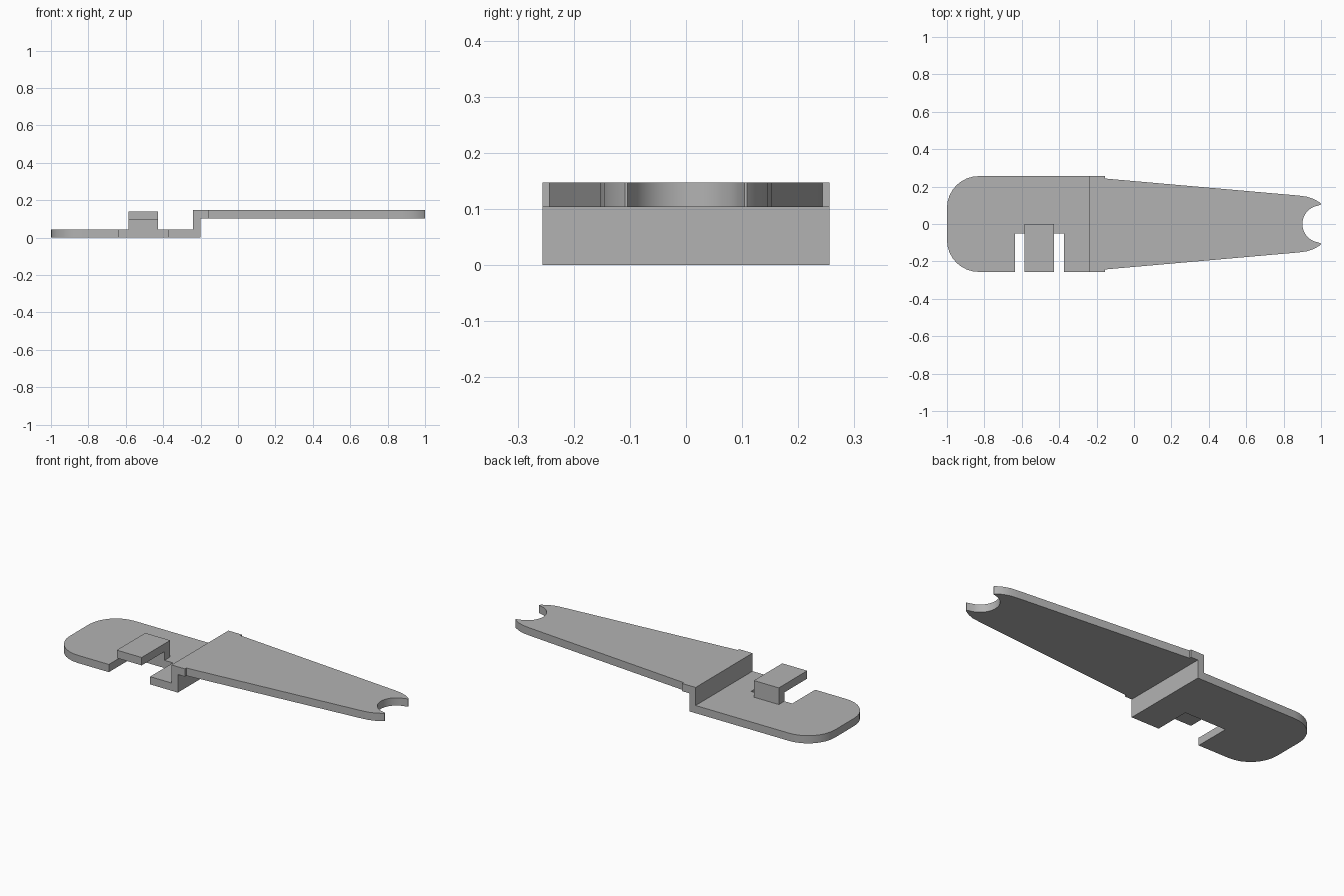
import bpy, bmesh
from math import sin, cos, pi, asin
from mathutils import Vector

cube = bpy.data.objects.get("Cube")
if cube:
    bpy.data.objects.remove(cube, do_unlink=True)

grey = bpy.data.materials.new("plain grey")
grey.use_nodes = True
colour = (0.45, 0.45, 0.45, 1)
grey.diffuse_color = colour
grey.node_tree.nodes["Principled BSDF"].inputs["Base Color"].default_value = colour

HALF = 0.256       # half width
THICK = 0.044      # plate thickness
TOP = 0.147        # top of raised blade


def extrude(name, points, sweep):
    """Closed solid: a flat outline swept along a vector."""
    bm = bmesh.new()
    face = bm.faces.new([bm.verts.new(p) for p in points])
    swept = bmesh.ops.extrude_face_region(bm, geom=[face])["geom"]
    verts = [v for v in swept if isinstance(v, bmesh.types.BMVert)]
    bmesh.ops.translate(bm, verts=verts, vec=Vector(sweep))
    bmesh.ops.recalc_face_normals(bm, faces=bm.faces)
    mesh = bpy.data.meshes.new(name)
    bm.to_mesh(mesh)
    bm.free()
    mesh.materials.append(grey)
    obj = bpy.data.objects.new(name, mesh)
    bpy.context.collection.objects.link(obj)
    return obj


def combine(target, other, operation):
    mod = target.modifiers.new(operation.lower(), "BOOLEAN")
    mod.object, mod.operation, mod.solver = other, operation, "EXACT"
    bpy.context.view_layer.objects.active = target
    bpy.ops.object.modifier_apply(modifier=mod.name)
    bpy.data.objects.remove(other, do_unlink=True)


# Plan outline, back half: rounded handle end, shoulder, taper, forked tip
R = 0.17
back = [(-1 + R - R * cos(a), HALF - R + R * sin(a))
        for a in [i * pi / 16 for i in range(9)]]
back += [(-0.155, HALF), (-0.155, 0.243), (0.88, 0.152), (0.925, 0.146),
         (0.96, 0.134), (0.99, 0.117), (1, 0.109), (1, 0.104), (0.985, 0.099)]
arc_end = asin(0.92)
back += [(1 - 0.1 * cos(a), 0.1 * sin(a))
         for a in [arc_end * (1 - i / 8) for i in range(9)]]

# Front half mirrors it, with the clip slot cut into its edge
slot = [(-0.375, -HALF), (-0.375, -0.05), (-0.635, -0.05), (-0.635, -HALF)]
front = [(x, -y) for x, y in reversed(back[:-1])]
shoulder = front.index((-0.155, -HALF))
outline = back + front[:shoulder + 1] + slot + front[shoulder + 1:]
body = extrude("stepped_blade", [(x, y, -0.1) for x, y in outline], (0, 0, 0.4))

# Stepped side profile: low handle, riser, raised blade
step = [(-1.1, 0), (-0.2, 0), (-0.2, TOP - THICK), (1.1, TOP - THICK),
        (1.1, TOP), (-0.24, TOP), (-0.24, THICK), (-1.1, THICK)]
profile = extrude("step_profile", [(x, -0.5, z) for x, z in step], (0, 1, 0))
combine(body, profile, "INTERSECT")

# Hooked clip: short post with an arm reaching over the slot
hook = [(0, 0.02), (0, 0.139), (-HALF, 0.139), (-HALF, 0.094),
        (-0.05, 0.094), (-0.05, 0.02)]
clip = extrude("clip", [(-0.585, y, z) for y, z in hook], (0.157, 0, 0))
combine(body, clip, "UNION")

# Smooth the rounded ends, keep the edges crisp
bpy.ops.object.select_all(action="DESELECT")
body.select_set(True)
bpy.context.view_layer.objects.active = body
bpy.ops.object.shade_smooth_by_angle(angle=pi / 6)
